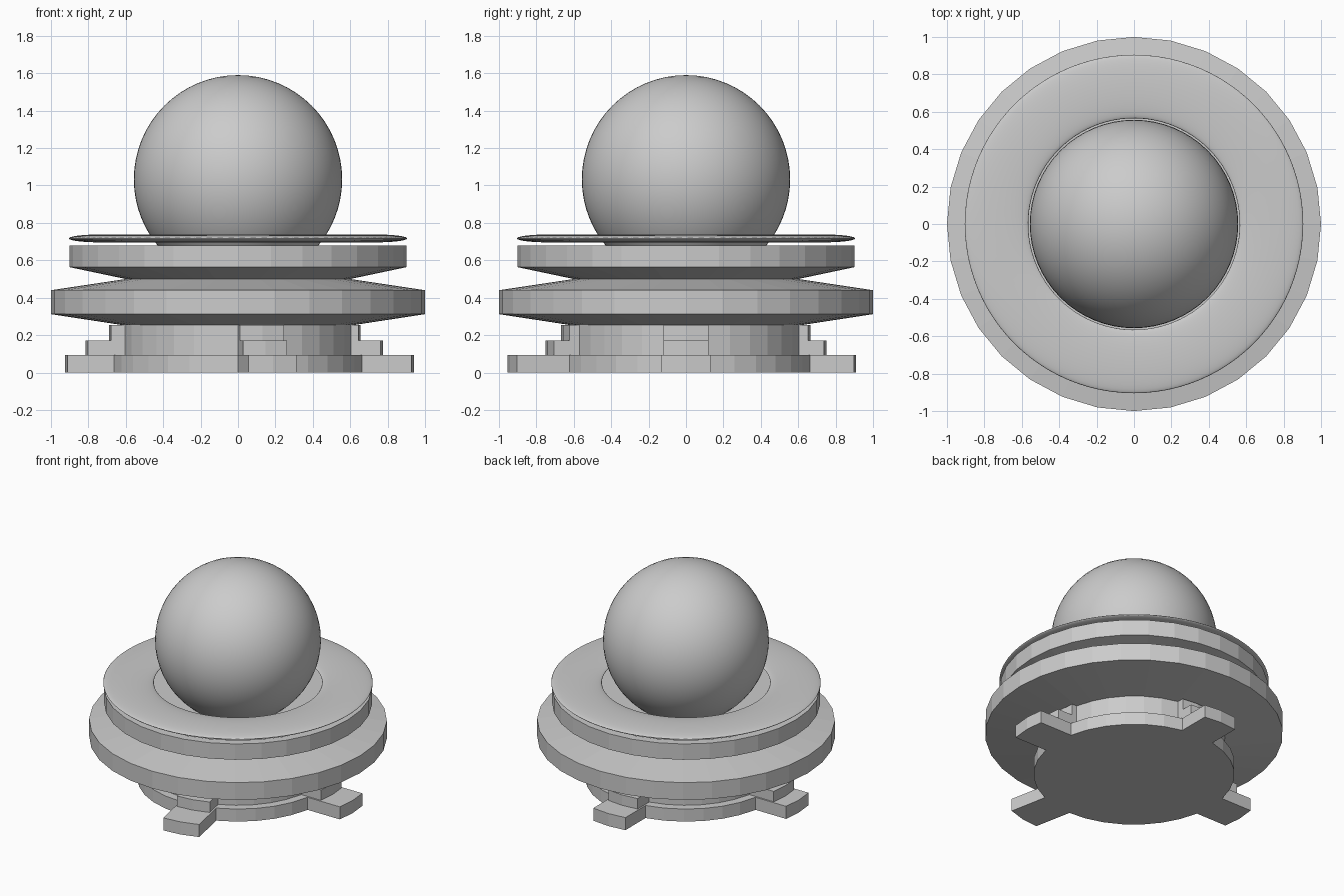
import bpy, bmesh, math
from math import sin, cos, pi

if "Cube" in bpy.data.objects:
    bpy.data.objects.remove(bpy.data.objects["Cube"])

N = 32


def finish(bm, name):
    bmesh.ops.recalc_face_normals(bm, faces=bm.faces)
    me = bpy.data.meshes.new(name)
    bm.to_mesh(me)
    bm.free()
    ob = bpy.data.objects.new(name, me)
    bpy.context.collection.objects.link(ob)
    return ob


def lathe(name, profile):
    """Flat-faced 32-sided turning of (radius, z) points, capped at both ends."""
    bm = bmesh.new()
    rings = [[bm.verts.new((r * cos(2 * pi * i / N), r * sin(2 * pi * i / N), z))
              for i in range(N)] for r, z in profile]
    for a, b in zip(rings, rings[1:]):
        for i in range(N):
            j = (i + 1) % N
            bm.faces.new((a[i], a[j], b[j], b[i]))
    bm.faces.new(rings[0][::-1])
    bm.faces.new(rings[-1])
    return finish(bm, name)


def step(name, k, r, length, z0, z1):
    """Two neighbouring sides of the base pushed outward along vertex k's direction."""
    a = 2 * pi * k / N
    rim = [(r * cos(a + d * 2 * pi / N), r * sin(a + d * 2 * pi / N)) for d in (-1, 0, 1)]
    outer = [(x + length * cos(a), y + length * sin(a)) for x, y in rim]
    outline = rim[::-1] + outer
    bm = bmesh.new()
    f = bm.faces.new([bm.verts.new((x, y, z0)) for x, y in outline])
    new = bmesh.ops.extrude_face_region(bm, geom=[f])["geom"]
    bmesh.ops.translate(bm, vec=(0, 0, z1 - z0),
                        verts=[v for v in new if isinstance(v, bmesh.types.BMVert)])
    return finish(bm, name)


# Turned body: base plate, column, two flanges and recessed top
lathe("pedestal_body", [
    (0.675, 0), (0.675, 0.093), (0.615, 0.093), (0.615, 0.253),
    (1.0, 0.312), (1.0, 0.44), (0.60, 0.50), (0.90, 0.563), (0.90, 0.68),
    (0.84, 0.68), (0.84, 0.60)])

# Stepped feet: direction, then reach of the low, middle and high step
feet = {"right": (0, 0.265, 0.16, 0.04), "back": (8, 0.235, 0.135, 0.05),
        "left": (16, 0.25, 0.20, 0.075), "front": (25, 0.285, 0.14, 0.055)}
for side, (k, low, mid, high) in feet.items():
    step(side + "_foot", k, 0.675, low, 0, 0.093)
    step(side + "_middle_step", k, 0.615, mid, 0.093, 0.17)
    step(side + "_upper_step", k, 0.615, high, 0.17, 0.253)

# Flattened floating ring
bpy.ops.mesh.primitive_torus_add(major_segments=96, minor_segments=24, major_radius=0.735,
                                 minor_radius=0.17, location=(0, 0, 0.717))
ring = bpy.context.object
ring.name = "flat_ring"
ring.scale.z = 0.125
bpy.ops.object.shade_smooth()

# Ball
bpy.ops.mesh.primitive_uv_sphere_add(segments=64, ring_count=32, radius=0.557,
                                     location=(0, 0, 1.033))
bpy.context.object.name = "ball"
bpy.ops.object.shade_smooth()
